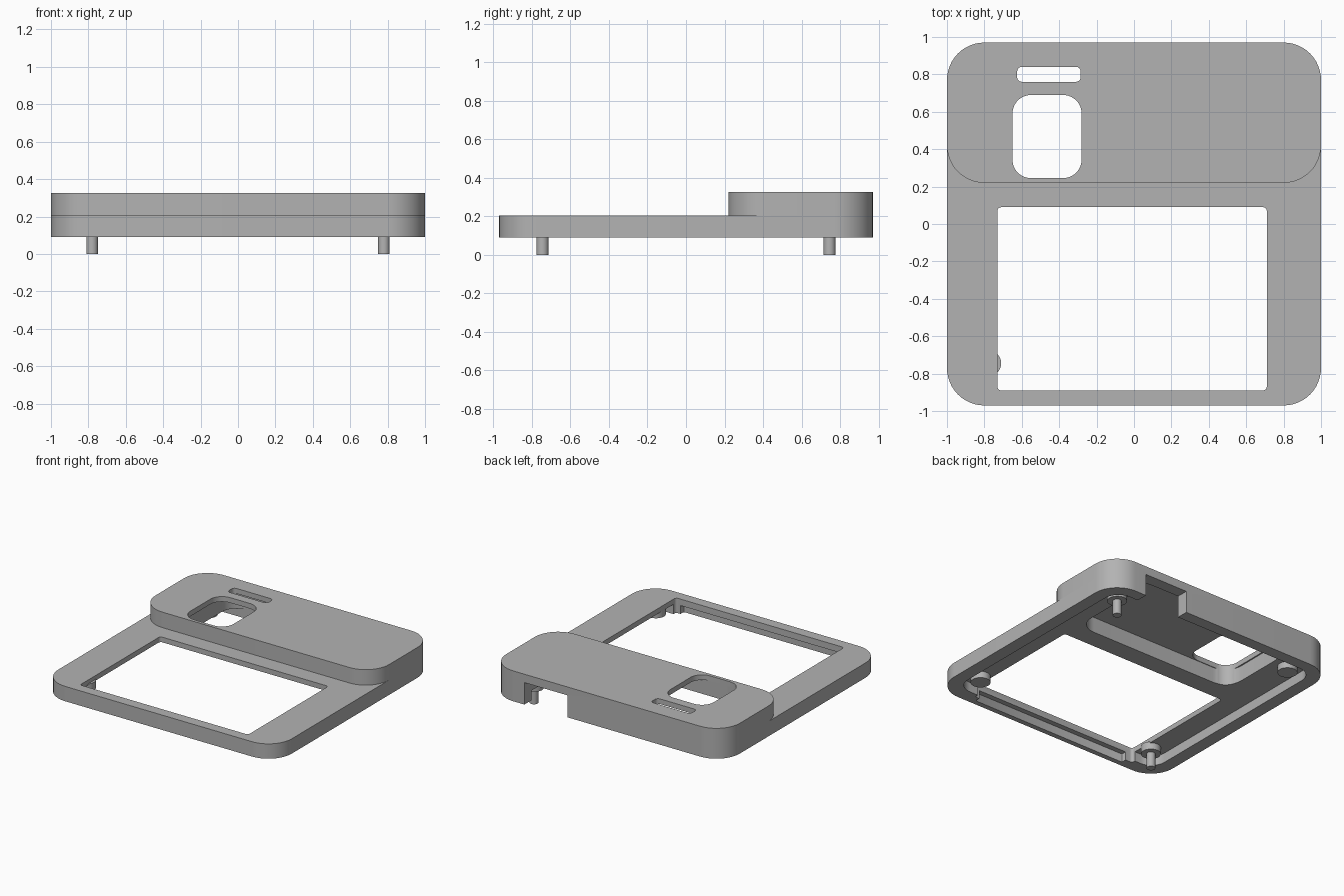
import bpy
import bmesh
import math

cube = bpy.data.objects.get("Cube")
if cube:
    bpy.data.objects.remove(cube, do_unlink=True)

grey = bpy.data.materials.new("matte grey")
grey.use_nodes = True
shade = (0.45, 0.45, 0.45, 1)
grey.diffuse_color = shade
grey.node_tree.nodes["Principled BSDF"].inputs["Base Color"].default_value = shade


def rounded_prism(name, x0, x1, y0, y1, z0, z1, radius, steps=12):
    """Upright box whose vertical edges are rounded."""
    corners = [(x1, y1, -1, -1), (x0, y1, 1, -1), (x0, y0, 1, 1), (x1, y0, -1, 1)]
    bm = bmesh.new()
    ring = []
    for i, (x, y, sx, sy) in enumerate(corners):
        for k in range(steps + 1):
            a = math.pi / 2 * (i + k / steps)
            ring.append(bm.verts.new((x + sx * radius + radius * math.cos(a),
                                      y + sy * radius + radius * math.sin(a), z0)))
    base = bm.faces.new(ring)
    top = bmesh.ops.extrude_face_region(bm, geom=[base])["geom"]
    verts = [v for v in top if isinstance(v, bmesh.types.BMVert)]
    bmesh.ops.translate(bm, verts=verts, vec=(0, 0, z1 - z0))
    bmesh.ops.recalc_face_normals(bm, faces=bm.faces)
    mesh = bpy.data.meshes.new(name)
    bm.to_mesh(mesh)
    bm.free()
    mesh.materials.append(grey)
    obj = bpy.data.objects.new(name, mesh)
    bpy.context.collection.objects.link(obj)
    return obj


def cut(obj, cutters):
    """Carve the cutters out of the object and bake the result."""
    for c in cutters:
        mod = obj.modifiers.new(c.name, 'BOOLEAN')
        mod.operation = 'DIFFERENCE'
        mod.solver = 'EXACT'
        mod.object = c
    graph = bpy.context.evaluated_depsgraph_get()
    mesh = bpy.data.meshes.new_from_object(obj.evaluated_get(graph))
    obj.modifiers.clear()
    obj.data = mesh


def cylinder(name, x, y, radius, z0, z1):
    bpy.ops.mesh.primitive_cylinder_add(vertices=32, radius=radius, depth=z1 - z0,
                                        location=(x, y, (z0 + z1) / 2))
    obj = bpy.context.object
    obj.name = name
    obj.data.materials.append(grey)
    return obj


BOTTOM, DECK, TOP = 0.09, 0.205, 0.325
CEILING = 0.165

# Outer shells
frame = rounded_prism("base_frame", -1, 1, -0.97, 0.97, BOTTOM, DECK, 0.2)
housing = rounded_prism("raised_housing", -1, 1, 0.22, 0.97, DECK, TOP, 0.2)

# Openings and hollows
window = rounded_prism("window_cutter", -0.73, 0.71, -0.89, 0.09, -0.1, 0.5, 0.02, 4)
hole = rounded_prism("large_opening_cutter", -0.65, -0.28, 0.245, 0.69, -0.1, 0.5, 0.1)
slot = rounded_prism("slot_cutter", -0.625, -0.285, 0.76, 0.84, -0.1, 0.5, 0.025, 4)
cavity = rounded_prism("cavity_cutter", -0.9, 0.9, -0.86, 0.88, 0, CEILING, 0.12)
relief = rounded_prism("front_relief_cutter", -0.67, 0.67, -0.93, -0.8, 0, CEILING - 0.01, 0.01, 2)
pocket = rounded_prism("pocket_cutter", -0.66, 0.71, 0.24, 0.88, 0.1, 0.285, 0.14)
notch = rounded_prism("rear_notch_cutter", 0.335, 0.705, 0.8, 1.1, 0, 0.26, 0.005, 2)

cut(frame, [window, cavity, relief, pocket, hole, slot, notch])
cut(housing, [pocket, hole, slot, notch])
for cutter in (window, hole, slot, cavity, relief, pocket, notch):
    bpy.data.objects.remove(cutter, do_unlink=True)

# Corner bosses, with locating pegs on one diagonal
parts = [frame, housing]
for side, sx in (("left", 1), ("right", -1)):
    for end, sy in (("front", -1), ("rear", 1)):
        x, y = 0.78 * sx, 0.745 * sy
        parts.append(cylinder(f"{end}_{side}_boss", x, y, 0.07, 0.115, CEILING + 0.01))
        if sx == sy:
            parts.append(cylinder(f"{end}_{side}_peg", x, y, 0.031, 0, 0.13))

# Smooth curved walls, crisp edges
bpy.ops.object.select_all(action='DESELECT')
for obj in parts:
    obj.select_set(True)
bpy.context.view_layer.objects.active = frame
bpy.ops.object.shade_smooth_by_angle(angle=math.radians(30))
